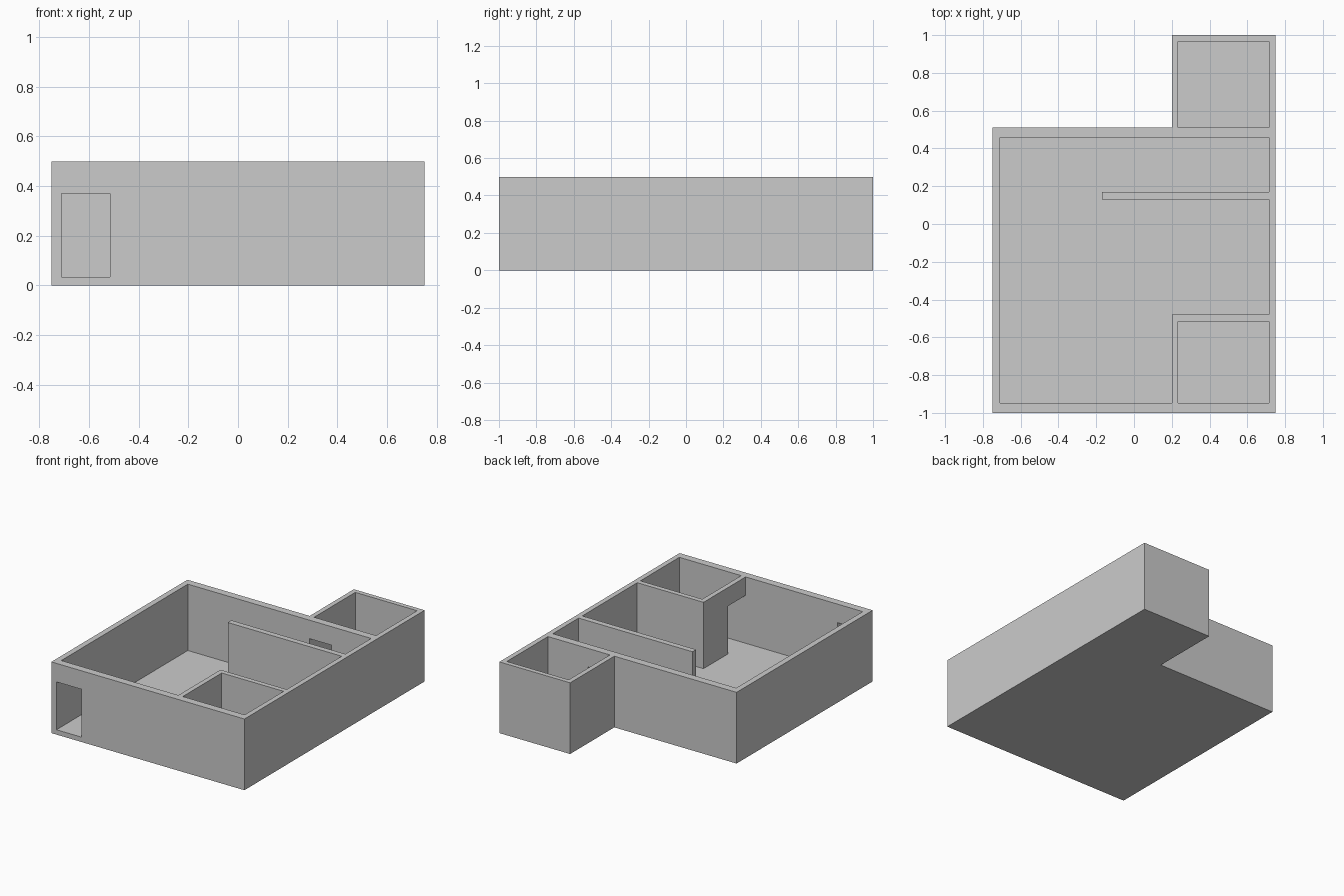
import bpy, bmesh

if "Cube" in bpy.data.objects:
    bpy.data.objects.remove(bpy.data.objects["Cube"])

FLOOR, DOOR_TOP, WALL_TOP = 0.034, 0.37, 0.5


def prism(name, outline, z0, z1):
    """Extrude a flat outline (x, y) from z0 to z1."""
    bm = bmesh.new()
    face = bm.faces.new([bm.verts.new((x, y, z0)) for x, y in outline])
    top = bmesh.ops.extrude_face_region(bm, geom=[face])["geom"]
    verts = [v for v in top if isinstance(v, bmesh.types.BMVert)]
    bmesh.ops.translate(bm, verts=verts, vec=(0, 0, z1 - z0))
    bmesh.ops.recalc_face_normals(bm, faces=bm.faces)
    mesh = bpy.data.meshes.new(name)
    bm.to_mesh(mesh)
    bm.free()
    obj = bpy.data.objects.new(name, mesh)
    bpy.context.collection.objects.link(obj)
    return obj


def rect(x0, x1, y0, y1):
    return [(x0, y0), (x1, y0), (x1, y1), (x0, y1)]


def carve(target, name, outline, z1):
    """Cut a volume that starts at floor level out of the target."""
    cutter = prism(name, outline, FLOOR, z1)
    cutter.hide_render = True
    mod = target.modifiers.new(name, 'BOOLEAN')
    mod.operation = 'DIFFERENCE'
    mod.solver = 'EXACT'
    mod.object = cutter
    bpy.context.view_layer.objects.active = target
    bpy.ops.object.modifier_apply(modifier=name)
    bpy.data.objects.remove(cutter)


# Solid block with the back annex
house = prism("house_walls_and_floor", [
    (-0.75, -1), (0.75, -1), (0.75, 1), (0.2, 1), (0.2, 0.51), (-0.75, 0.51)],
    0, WALL_TOP)

# Main room, wrapping around the partition and the corner room
carve(house, "main_room", [
    (-0.71, -0.947), (0.2, -0.947), (0.2, -0.48), (0.715, -0.48),
    (0.715, 0.13), (-0.17, 0.13), (-0.17, 0.17), (0.715, 0.17),
    (0.715, 0.457), (-0.71, 0.457)], WALL_TOP + 0.1)

# Corner room and annex room
carve(house, "corner_room", rect(0.234, 0.715, -0.947, -0.515), WALL_TOP + 0.1)
carve(house, "annex_room", rect(0.234, 0.715, 0.51, 0.967), WALL_TOP + 0.1)

# Doorways: front, corner room, annex
carve(house, "front_door", rect(-0.71, -0.515, -1.05, -0.9), DOOR_TOP)
carve(house, "corner_door", rect(0.15, 0.28, -0.947, -0.75), DOOR_TOP)
carve(house, "annex_door", rect(0.234, 0.405, 0.42, 0.55), DOOR_TOP)
